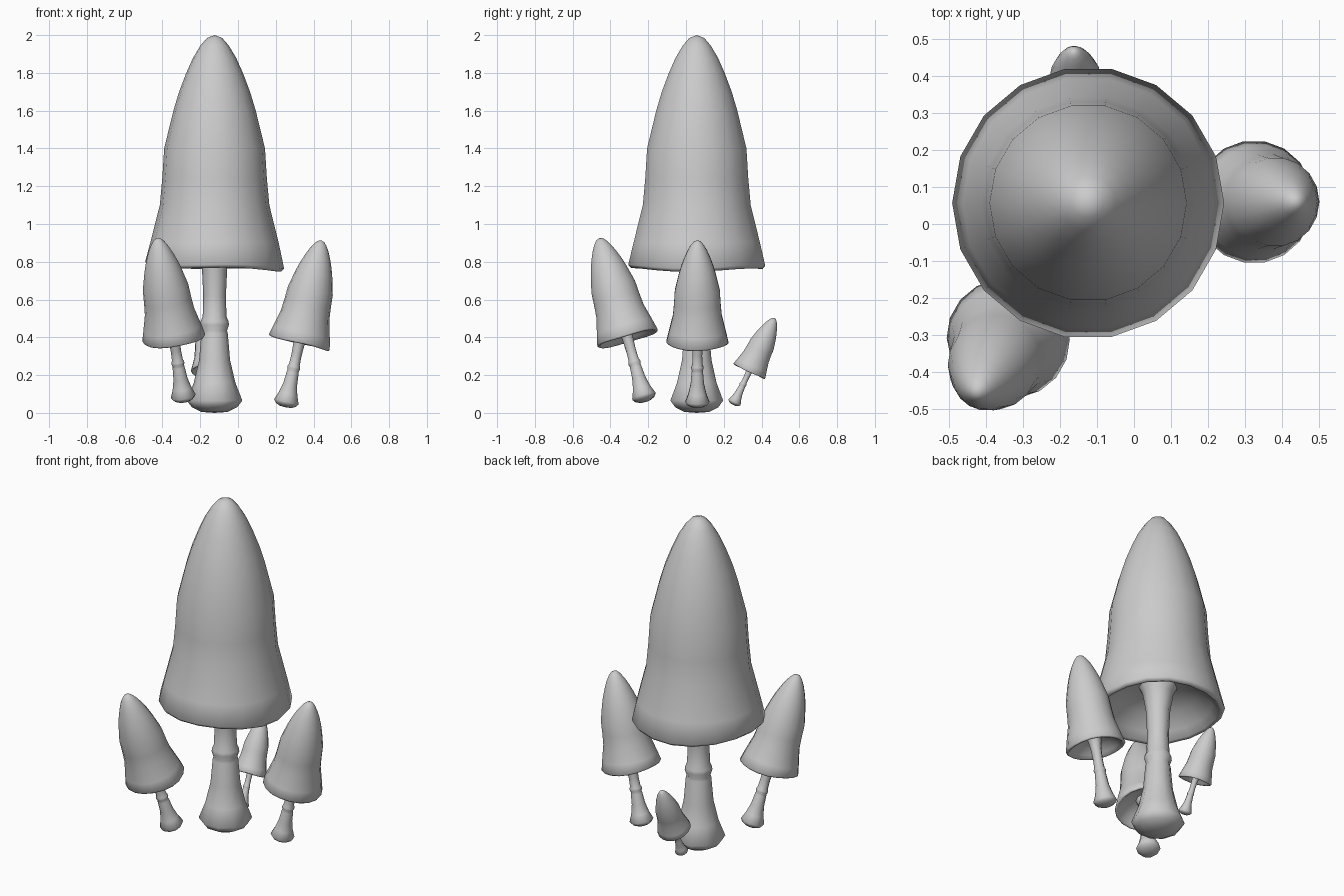
import bpy, bmesh, math
from mathutils import Matrix, Vector

if "Cube" in bpy.data.objects:
    bpy.data.objects.remove(bpy.data.objects["Cube"])

# Profiles as (radius, height)
STEM = [(0.0, 0.0), (0.07, 0.005), (0.12, 0.03), (0.147, 0.065), (0.11, 0.16),
        (0.082, 0.28), (0.07, 0.42), (0.066, 0.435), (0.076, 0.465), (0.074, 0.485),
        (0.063, 0.51), (0.06, 0.62), (0.067, 0.77), (0.085, 0.88), (0.12, 0.95)]
CAP = [(0.0, 0.93), (0.12, 0.92), (0.22, 0.88), (0.30, 0.81), (0.335, 0.77),
       (0.353, 0.765), (0.368, 0.782), (0.34, 0.90), (0.29, 1.10), (0.277, 1.24),
       (0.267, 1.40), (0.218, 1.60), (0.188, 1.70), (0.15, 1.80), (0.114, 1.88),
       (0.075, 1.945), (0.04, 1.985), (0.0, 2.0)]


def lathe(name, profile, sides, wave):
    """Spin a profile around z; the wave lifts and lowers only the cap rim."""
    bm = bmesh.new()
    rings = []
    for r, z in profile:
        if r == 0:
            rings.append([bm.verts.new((0, 0, z))] * sides)
            continue
        ring = []
        for i in range(sides):
            a = 2 * math.pi * i / sides
            near_rim = max(0, 1 - abs(z - 0.77) / 0.15) if r > 0.2 else 0
            dz = -wave * near_rim * (math.cos(a) + 0.6 * math.cos(3 * a + 0.5))
            ring.append(bm.verts.new((r * math.cos(a), r * math.sin(a), z + dz)))
        rings.append(ring)
    for lo, hi in zip(rings, rings[1:]):
        for i in range(sides):
            j = (i + 1) % sides
            quad = list(dict.fromkeys((lo[i], lo[j], hi[j], hi[i])))
            bm.faces.new(quad).smooth = True
    bmesh.ops.recalc_face_normals(bm, faces=bm.faces)
    mesh = bpy.data.meshes.new(name)
    bm.to_mesh(mesh)
    bm.free()
    return mesh


stem_mesh = lathe("stem", STEM, 10, 0)
cap_mesh = lathe("cap", CAP, 18, 0.012)


def mushroom(name, base, scale, tilt, lean):
    """Place a stem and cap, tilted by degrees towards the lean direction."""
    axis = Vector((0, 0, 1)).cross(Vector((lean[0], lean[1], 0)).normalized())
    m = (Matrix.Translation(base) @ Matrix.Rotation(math.radians(tilt), 4, axis)
         @ Matrix.Scale(scale, 4))
    for part, mesh in (("stem", stem_mesh), ("cap", cap_mesh)):
        ob = bpy.data.objects.new(f"{name}_{part}", mesh)
        ob.matrix_world = m
        bpy.context.collection.objects.link(ob)


# Tall central mushroom and three small ones leaning outward
mushroom("main", (-0.124, 0.057, 0), 1.0, 0, (1, 0))
mushroom("front_left", (-0.285, -0.215, 0.06), 0.455, 18, (-0.5, -0.86))
mushroom("right", (0.25, 0.06, 0.03), 0.452, 12.2, (1, 0))
mushroom("back", (-0.15, 0.25, 0.042), 0.255, 25.5, (-0.06, 1))
